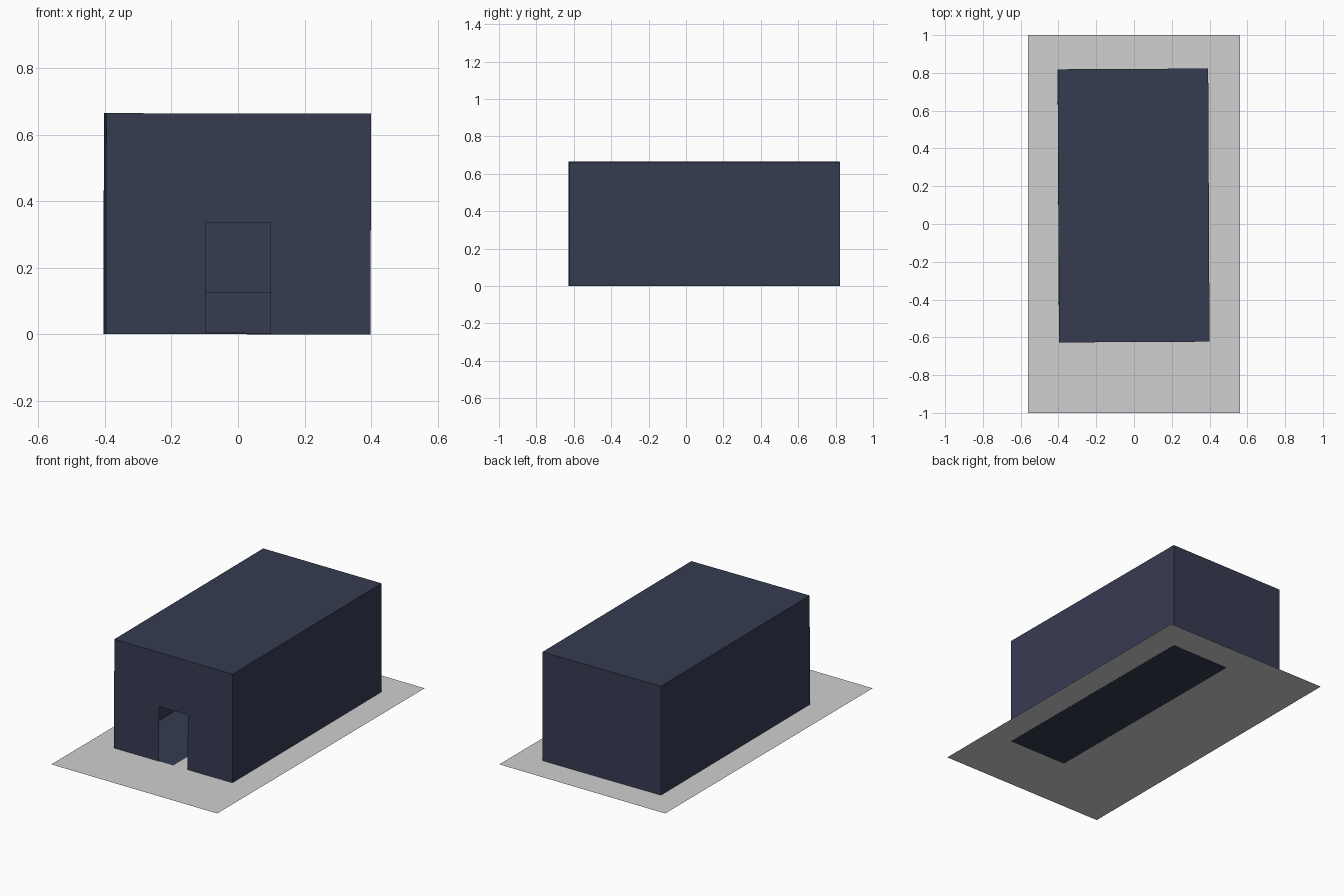
import bpy, bmesh
from mathutils import Matrix

if "Cube" in bpy.data.objects:
    bpy.data.objects.remove(bpy.data.objects["Cube"])


def material(name, rgb):
    m = bpy.data.materials.new(name)
    m.diffuse_color = (*rgb, 1)
    m.use_nodes = True
    m.node_tree.nodes["Principled BSDF"].inputs["Base Color"].default_value = m.diffuse_color
    return m


def mesh_object(name, bm, mat):
    bmesh.ops.recalc_face_normals(bm, faces=bm.faces)
    me = bpy.data.meshes.new(name)
    bm.to_mesh(me)
    bm.free()
    me.materials.append(mat)
    ob = bpy.data.objects.new(name, me)
    bpy.context.collection.objects.link(ob)
    return ob


grey = material("pale grey", (0.63, 0.63, 0.63))
navy = material("dark slate blue", (0.037, 0.045, 0.083))

# Flat ground slab, a single sheet
bm = bmesh.new()
bm.faces.new([bm.verts.new((x, y, 0)) for x, y in
              ((-0.56, -1), (0.56, -1), (0.56, 1), (-0.56, 1))])
mesh_object("ground_slab", bm, grey)

# Thin-walled building: a box whose front face is an outline with a doorway
W, L, H = 0.398, 0.723, 0.664      # half width, half length, height
DW, DH = 0.097, 0.335              # doorway half width and height
bm = bmesh.new()
bmesh.ops.create_cube(bm, size=1, matrix=Matrix.Translation((0, 0, H / 2))
                      @ Matrix.Diagonal((2 * W, 2 * L, H, 1)))
front = min(bm.faces, key=lambda f: f.calc_center_median().y)
bmesh.ops.delete(bm, geom=[front], context='FACES_ONLY')
outline = ((-W, 0), (-DW, 0), (-DW, DH), (DW, DH), (DW, 0), (W, 0), (W, H), (-W, H))
bm.faces.new([bm.verts.new((x, -L, z)) for x, z in outline])
bmesh.ops.remove_doubles(bm, verts=bm.verts, dist=1e-5)
hall = mesh_object("building_shell", bm, navy)

# Low block inside, seen through the doorway
bm = bmesh.new()
bmesh.ops.create_cube(bm, size=1, matrix=Matrix.Translation((0, 0.6, 0.064))
                      @ Matrix.Diagonal((0.4, 0.2, 0.122, 1)))
block = mesh_object("inner_block", bm, navy)

# The building sits very slightly turned and tilted on the slab
for ob in (hall, block):
    ob.location = (-0.003, 0.098, 0)
    ob.rotation_euler = (0, 0.002, 0.005)
